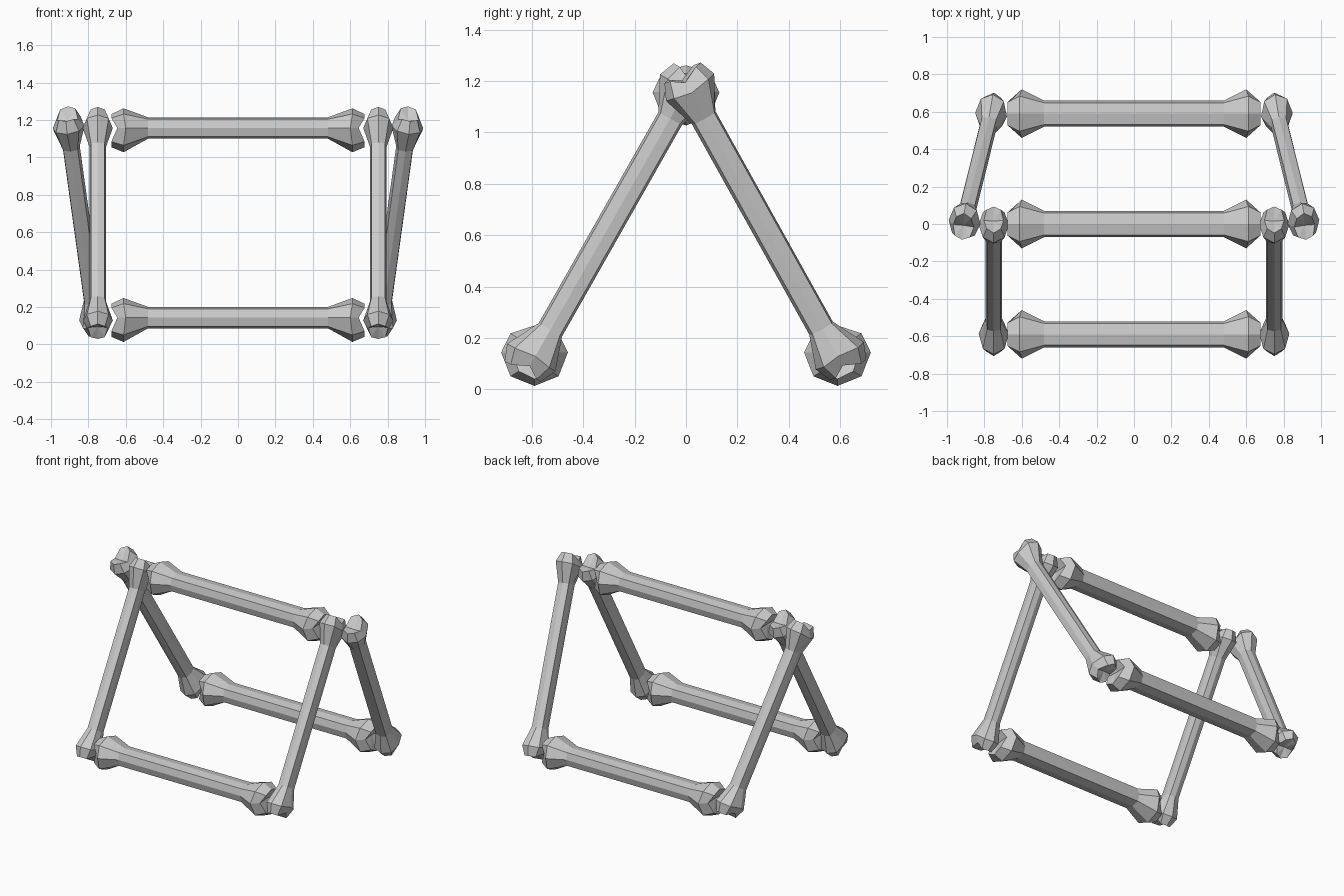
import bpy, bmesh
from mathutils import Vector, Matrix

if "Cube" in bpy.data.objects:
    bpy.data.objects.remove(bpy.data.objects["Cube"])

# Octagonal shaft / knob outline in (y, z), unit-sized and slightly squarish
OUTLINE = [(1, 0), (.83, .82), (0, 1), (-.83, .82),
           (-1, 0), (-.83, -.82), (0, -1), (.83, -.82)]
# Half-bone stations: x, x on the notch line, half width, height up, height down
HALF = [(.48, .48, .07, .057, .057),
        (.612, .60, .130, .105, .130),
        (.677, .645, .085, .074, .103)]


def bone(name, matrix, scale=(1, 1, 1), flip=False):
    bm = bmesh.new()
    stations = [(-1, s) for s in reversed(HALF)] + [(1, s) for s in HALF]
    rings = []
    for side, (x, xn, w, up, down) in stations:
        k = .72 / .83 if w > .08 else 1      # knobs are rounder than the shaft
        ring = []
        for y, z in OUTLINE:
            if y and z:
                y, z = y * k, z * k
            ring.append(bm.verts.new((side * (x if z else xn), y * w,
                                      z * (up if z > 0 else down))))
        rings.append(ring)
    for a, b in zip(rings, rings[1:]):
        for i in range(8):
            j = (i + 1) % 8
            bm.faces.new((a[i], a[j], b[j], b[i]))
    # End caps dip to a groove between the two lobes
    for side, ring in ((-1, rings[0]), (1, rings[-1])):
        c = bm.verts.new((side * .64, 0, 0))
        for i in range(8):
            bm.faces.new((ring[i], ring[(i + 1) % 8], c))
    bm.transform(matrix @ Matrix.Diagonal((*scale, 1)))
    if flip:
        bm.transform(Matrix.Diagonal((-1, 1, 1, 1)))
    bmesh.ops.recalc_face_normals(bm, faces=bm.faces)
    me = bpy.data.meshes.new(name)
    bm.to_mesh(me)
    bm.free()
    ob = bpy.data.objects.new(name, me)
    bpy.context.collection.objects.link(ob)


def leg(name, bottom, top, scale):
    bottom, top = Vector(bottom), Vector(top)
    ax = (top - bottom).normalized()
    inward = Vector((0, -bottom.y, -1))
    az = (inward - ax * inward.dot(ax)).normalized()
    ay = az.cross(ax)
    m = Matrix((ax, ay, az)).transposed().to_4x4()
    m.translation = (bottom + top) / 2
    for side in ("right", "left"):
        bone(f"{name}_{side}", m, scale, side == "left")


# Cross bars: ridge and two base bars
for name, y, z in (("ridge_bar", 0, 1.157),
                   ("front_base_bar", -.59, .143), ("back_base_bar", .59, .143)):
    bone(name, Matrix.Translation((0, y, z)))

# Slanted legs; the back pair splays outward at the top
leg("front_leg", (.75, -.6, .105), (.75, .01, 1.18), (.985, .62, .92))
leg("back_leg", (.76, .6, .105), (.91, -.005, 1.19), (.985, .66, .92))
